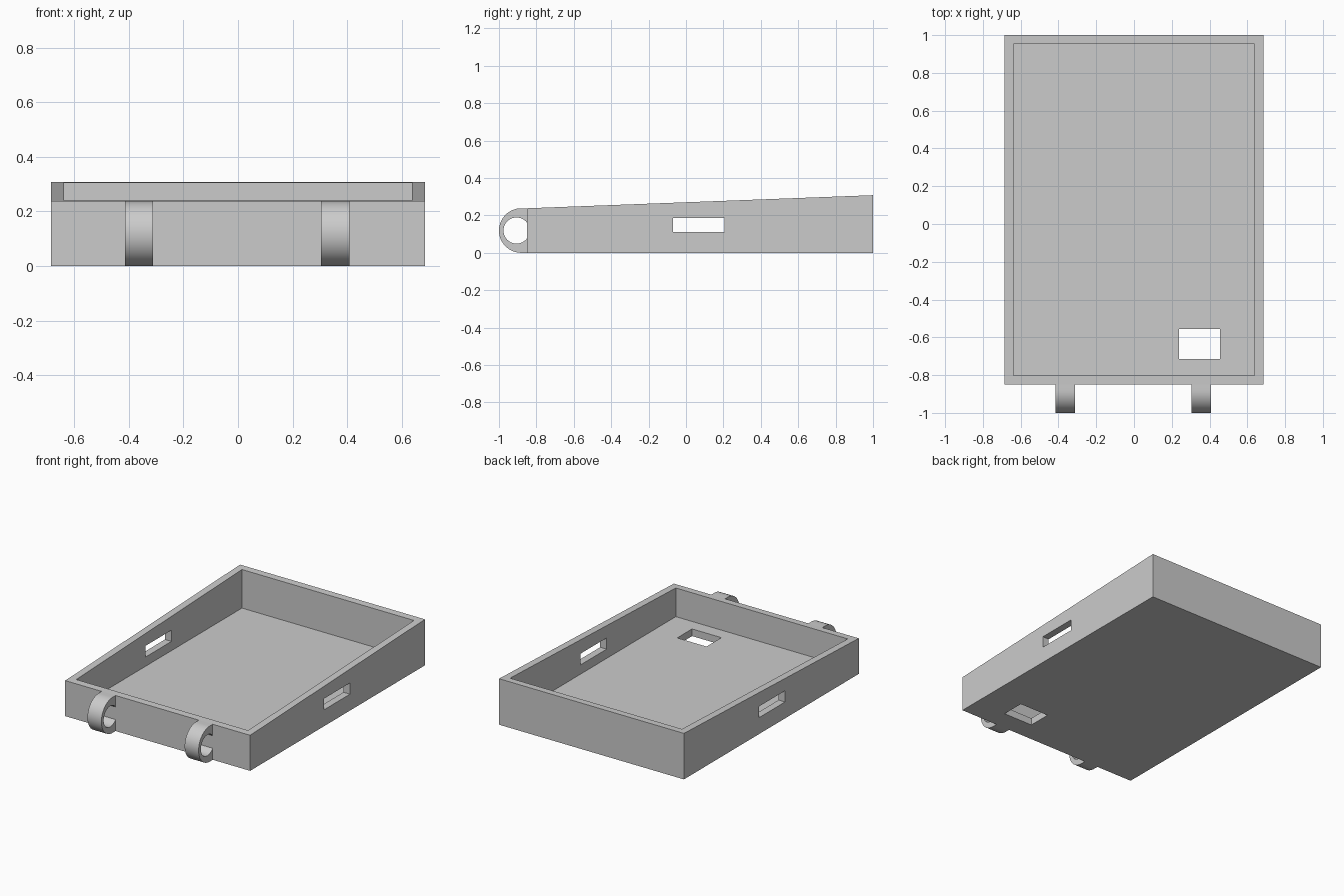
import bpy, bmesh, math
from mathutils import Vector

if "Cube" in bpy.data.objects:
    bpy.data.objects.remove(bpy.data.objects["Cube"], do_unlink=True)

GREY = (0.6, 0.6, 0.6, 1)
grey = bpy.data.materials.new("plain grey")
grey.use_nodes = True
grey.diffuse_color = GREY
grey.node_tree.nodes["Principled BSDF"].inputs["Base Color"].default_value = GREY


def extrude_profile(name, profile, x0, x1):
    """Extrude a closed (y, z) outline along x."""
    bm = bmesh.new()
    face = bm.faces.new([bm.verts.new((x0, y, z)) for y, z in profile])
    grown = bmesh.ops.extrude_face_region(bm, geom=[face])["geom"]
    moved = [v for v in grown if isinstance(v, bmesh.types.BMVert)]
    bmesh.ops.translate(bm, verts=moved, vec=Vector((x1 - x0, 0, 0)))
    bmesh.ops.recalc_face_normals(bm, faces=bm.faces)
    mesh = bpy.data.meshes.new(name)
    bm.to_mesh(mesh)
    bm.free()
    mesh.materials.append(grey)
    obj = bpy.data.objects.new(name, mesh)
    bpy.context.collection.objects.link(obj)
    return obj


def box(name, x0, x1, y0, y1, z0, z1):
    return extrude_profile(name, [(y0, z0), (y1, z0), (y1, z1), (y0, z1)], x0, x1)


def activate(obj):
    bpy.ops.object.select_all(action="DESELECT")
    obj.select_set(True)
    bpy.context.view_layer.objects.active = obj


def cut(target, cutter):
    """Subtract the cutter and remove it."""
    mod = target.modifiers.new("cut", "BOOLEAN")
    mod.operation = "DIFFERENCE"
    mod.solver = "EXACT"
    mod.object = cutter
    activate(target)
    bpy.ops.object.modifier_apply(modifier=mod.name)
    bpy.data.objects.remove(cutter, do_unlink=True)


HALF_W, FRONT, BACK = 0.685, -0.85, 1.0
FRONT_H, BACK_H, WALL, FLOOR = 0.238, 0.308, 0.048, 0.048

# Wedge-shaped tray, hollowed out
tray = extrude_profile(
    "tray", [(FRONT, 0), (BACK, 0), (BACK, BACK_H), (FRONT, FRONT_H)], -HALF_W, HALF_W)
cut(tray, box("cavity", WALL - HALF_W, HALF_W - WALL, FRONT + WALL, BACK - WALL, FLOOR, 0.5))

# Slot through both side walls, and window in the floor
cut(tray, box("side_slots", -0.8, 0.8, -0.07, 0.206, 0.11, 0.185))
cut(tray, box("floor_window", 0.238, 0.455, -0.714, -0.557, -0.1, 0.1))

# C-shaped hinge loops on the front wall
R_OUT, R_IN = FRONT_H / 2, 0.07
OUT_Y, IN_Y, MID_Z = -1 + R_OUT, -0.906, R_OUT
STEPS = 32
open_angle = math.acos((FRONT - IN_Y) / R_IN)


def arc(cy, radius, a0, a1):
    angles = [a0 + (a1 - a0) * i / STEPS for i in range(STEPS + 1)]
    return [(cy + radius * math.cos(a), MID_Z + radius * math.sin(a)) for a in angles]


outline = [(FRONT, FRONT_H)]
outline += arc(OUT_Y, R_OUT, math.pi / 2, 3 * math.pi / 2)
outline += [(FRONT, 0)]
outline += arc(IN_Y, R_IN, 2 * math.pi - open_angle, open_angle)

for name, x0 in (("right_hinge_loop", -0.415), ("left_hinge_loop", 0.305)):
    loop = extrude_profile(name, outline, x0, x0 + 0.103)
    activate(loop)
    bpy.ops.object.shade_smooth_by_angle(angle=math.radians(30))
